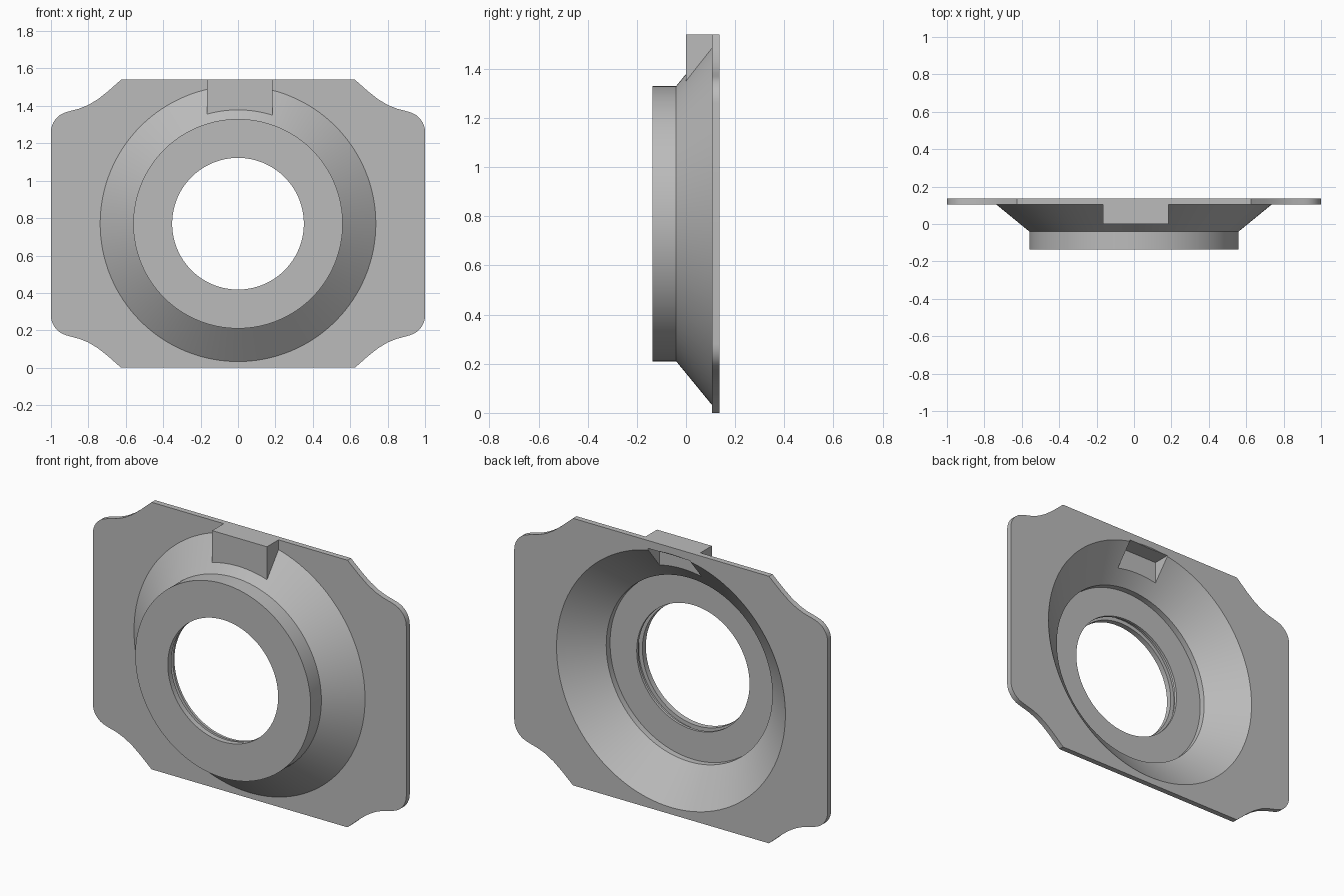
import bpy, bmesh, math
from mathutils import Vector, Matrix

cube = bpy.data.objects.get("Cube")
if cube:
    bpy.data.objects.remove(cube, do_unlink=True)

MID = 0.77  # height of the ring axis and half the plate height

grey = bpy.data.materials.new("plain grey")
grey.use_nodes = True
grey.diffuse_color = (0.5, 0.5, 0.5, 1)
grey.node_tree.nodes["Principled BSDF"].inputs["Base Color"].default_value = (0.5, 0.5, 0.5, 1)


def finish(bm, name):
    bmesh.ops.remove_doubles(bm, verts=bm.verts, dist=1e-5)
    bmesh.ops.recalc_face_normals(bm, faces=bm.faces)
    mesh = bpy.data.meshes.new(name)
    bm.to_mesh(mesh)
    bm.free()
    obj = bpy.data.objects.new(name, mesh)
    mesh.materials.append(grey)
    bpy.context.collection.objects.link(obj)
    return obj


def lathe(name, profile, steps=128):
    """Revolve (radius, y) points about the ring axis."""
    bm = bmesh.new()
    verts = [bm.verts.new((r, y, MID)) for r, y in profile]
    edges = [bm.edges.new(pair) for pair in zip(verts, verts[1:])]
    bmesh.ops.spin(bm, geom=verts + edges, cent=(0, 0, MID), axis=(0, 1, 0),
                   angle=math.tau, steps=steps)
    return finish(bm, name)


def box(name, low, high):
    bm = bmesh.new()
    low, high = Vector(low), Vector(high)
    bmesh.ops.create_cube(bm, size=1, matrix=Matrix.Translation((low + high) / 2)
                          @ Matrix.Diagonal((high - low).to_4d()))
    return finish(bm, name)


def combine(target, other, operation):
    mod = target.modifiers.new(operation.lower(), "BOOLEAN")
    mod.object, mod.operation, mod.solver = other, operation, "EXACT"
    bpy.context.view_layer.objects.active = target
    bpy.ops.object.modifier_apply(modifier=mod.name)
    bpy.data.objects.remove(other, do_unlink=True)


# Flange plate: one scooped corner, mirrored to the other three
corner = [(0.625, 0.77), (0.70, 0.704), (0.75, 0.665), (0.80, 0.635), (0.85, 0.615)]
corner += [(0.90, 0.602)]
for i in range(9):
    a = math.radians(75 - 75 * i / 8)
    corner.append((0.89 + 0.11 * math.cos(a), 0.49 + 0.11 * math.sin(a)))
right = corner + [(x, -z) for x, z in reversed(corner)]
outline = right + [(-x, z) for x, z in reversed(right)]
bm = bmesh.new()
face = bm.faces.new([bm.verts.new((x, 0.105, MID + z)) for x, z in outline])
extruded = bmesh.ops.extrude_face_region(bm, geom=[face])["geom"]
bmesh.ops.translate(bm, vec=(0, 0.032, 0),
                    verts=[v for v in extruded if isinstance(v, bmesh.types.BMVert)])
body = finish(bm, "flanged_housing")

# Conical collar and front boss
combine(body, lathe("collar", [(0, -0.137), (0.56, -0.137), (0.56, -0.04),
                               (0.737, 0.105), (0.737, 0.12), (0, 0.12)]), "UNION")

# Top locating tab
combine(body, box("tab", (-0.165, 0, 1.28), (0.185, 0.12, 2 * MID)), "UNION")

# Hollow inside: cone, seat, and bore with a small groove
combine(body, lathe("hollow", [(0, 0.2), (0.73, 0.2), (0.73, 0.137), (0.53, -0.03),
                               (0.53, -0.065), (0.36, -0.065), (0.36, -0.08),
                               (0.375, -0.08), (0.375, -0.105), (0.352, -0.105),
                               (0.352, -0.2), (0, -0.2)]), "DIFFERENCE")

# Pocket behind the tab
combine(body, box("pocket", (-0.125, 0.035, 1.3), (0.145, 0.16, 1.495)), "DIFFERENCE")

bpy.ops.object.select_all(action="DESELECT")
body.select_set(True)
bpy.context.view_layer.objects.active = body
bpy.ops.object.shade_smooth_by_angle(angle=math.radians(28))
